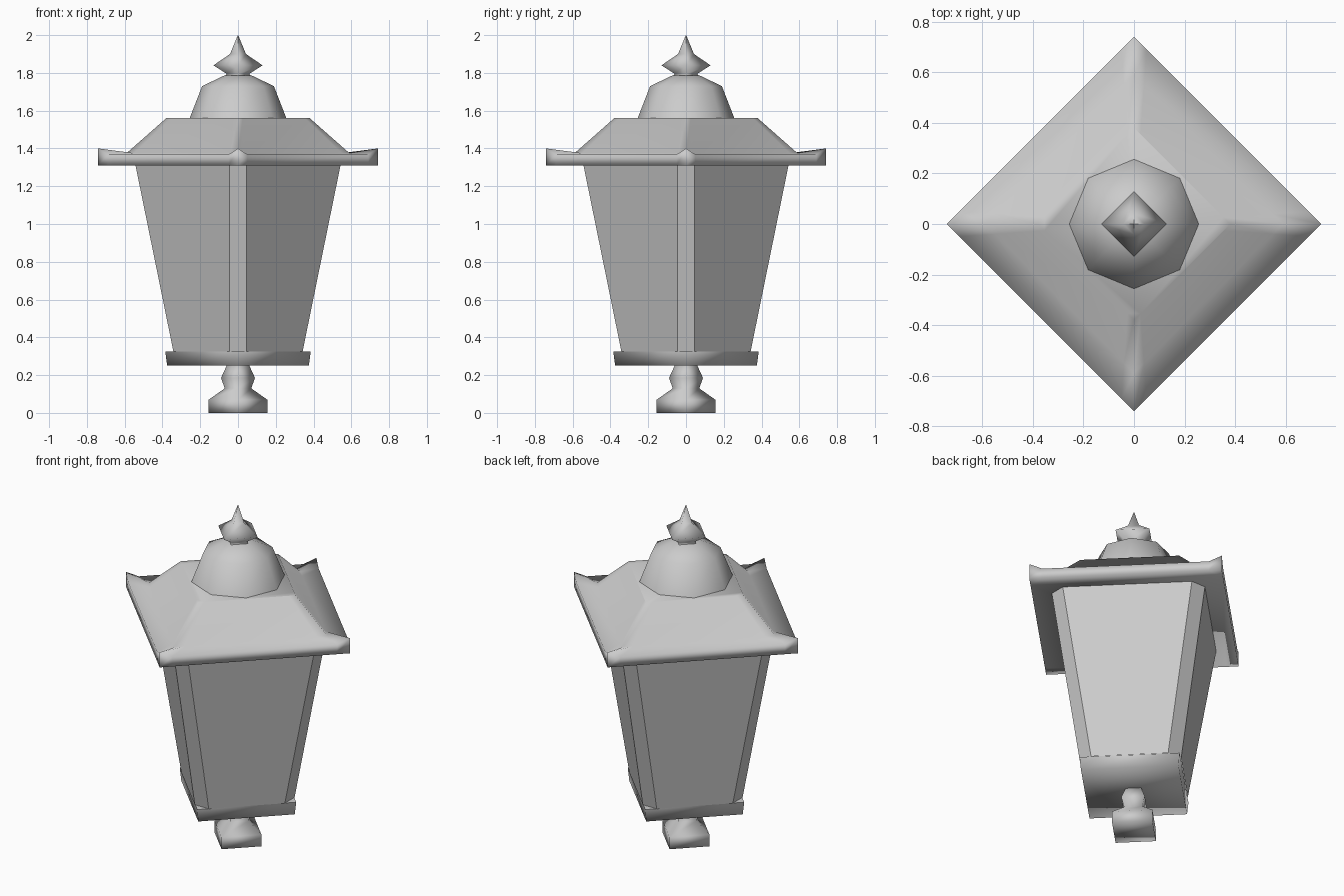
import bpy, math

if "Cube" in bpy.data.objects:
    bpy.data.objects.remove(bpy.data.objects["Cube"])


def make(name, verts, faces, smooth=None):
    me = bpy.data.meshes.new(name)
    me.from_pydata(verts, [], faces)
    me.update()
    ob = bpy.data.objects.new(name, me)
    bpy.context.collection.objects.link(ob)
    if smooth:
        bpy.ops.object.select_all(action='DESELECT')
        bpy.context.view_layer.objects.active = ob
        ob.select_set(True)
        bpy.ops.object.shade_smooth_by_angle(angle=math.radians(smooth))
    return ob


def skin(name, rings, smooth):
    # join equal-sized rings into a closed solid
    n = len(rings[0])
    faces = [(k * n + i, k * n + (i + 1) % n, (k + 1) * n + (i + 1) % n, (k + 1) * n + i)
             for k in range(len(rings) - 1) for i in range(n)]
    faces.append(tuple(reversed(range(n))))
    faces.append(tuple(range((len(rings) - 1) * n, len(rings) * n)))
    return make(name, [v for r in rings for v in r], faces, smooth)


def turned(name, profile, sides, smooth):
    # polygonal turned form with vertices on the axes
    return skin(name, [[(r * math.cos(math.tau * i / sides), r * math.sin(math.tau * i / sides), z)
                        for i in range(sides)] for r, z in profile], smooth)


def roof_ring(r, off, z, z_corner):
    # diamond ring with extra points beside each corner
    ring = []
    for k in range(4):
        c, s = round(math.cos(k * math.pi / 2)), round(math.sin(k * math.pi / 2))
        for x, y, h in ((r - off, -off, z), (r, 0, z_corner), (r - off, off, z)):
            ring.append((c * x - s * y, s * x + c * y, h))
    return ring


# foot, base plate, dome and finial
turned("foot", [(0.155, 0), (0.155, 0.07), (0.07, 0.13), (0.09, 0.185), (0.06, 0.25)], 4, 100)
turned("base_plate", [(0.375, 0.25), (0.385, 0.325)], 4, 91)
turned("dome", [(0.258, 1.555), (0.19, 1.73), (0.075, 1.785)], 8, 60)
turned("finial", [(0.07, 1.78), (0.06, 1.795), (0.13, 1.84), (0.042, 1.9), (0.001, 2.0)], 4, 100)

# roof with upturned corners
skin("roof", [roof_ring(0.74, 0.05, 1.31, 1.31), roof_ring(0.74, 0.05, 1.368, 1.40),
              roof_ring(0.59, 0.04, 1.375, 1.375), roof_ring(0.38, 0.026, 1.56, 1.56)], 91)

# tapered body: chamfer posts on the corners, glass between them
W, LOW, HIGH = 0.046, (0.342, 0.325), (0.543, 1.312)


def turn(p, k):
    a = k * math.pi / 2
    return (p[0] * math.cos(a) - p[1] * math.sin(a), p[0] * math.sin(a) + p[1] * math.cos(a), p[2])


for k in range(4):
    (r0, z0), (r1, z1) = LOW, HIGH
    post = [(r0, -W, z0), (r0, W, z0), (r1, W, z1), (r1, -W, z1)]
    glass = [(r0, W, z0), (W, r0, z0), (W, r1, z1), (r1, W, z1)]
    make(f"corner_post_{k + 1}", [turn(p, k) for p in post], [(0, 1, 2, 3)])
    make(f"glass_panel_{k + 1}", [turn(p, k) for p in glass], [(0, 1, 2, 3)])
